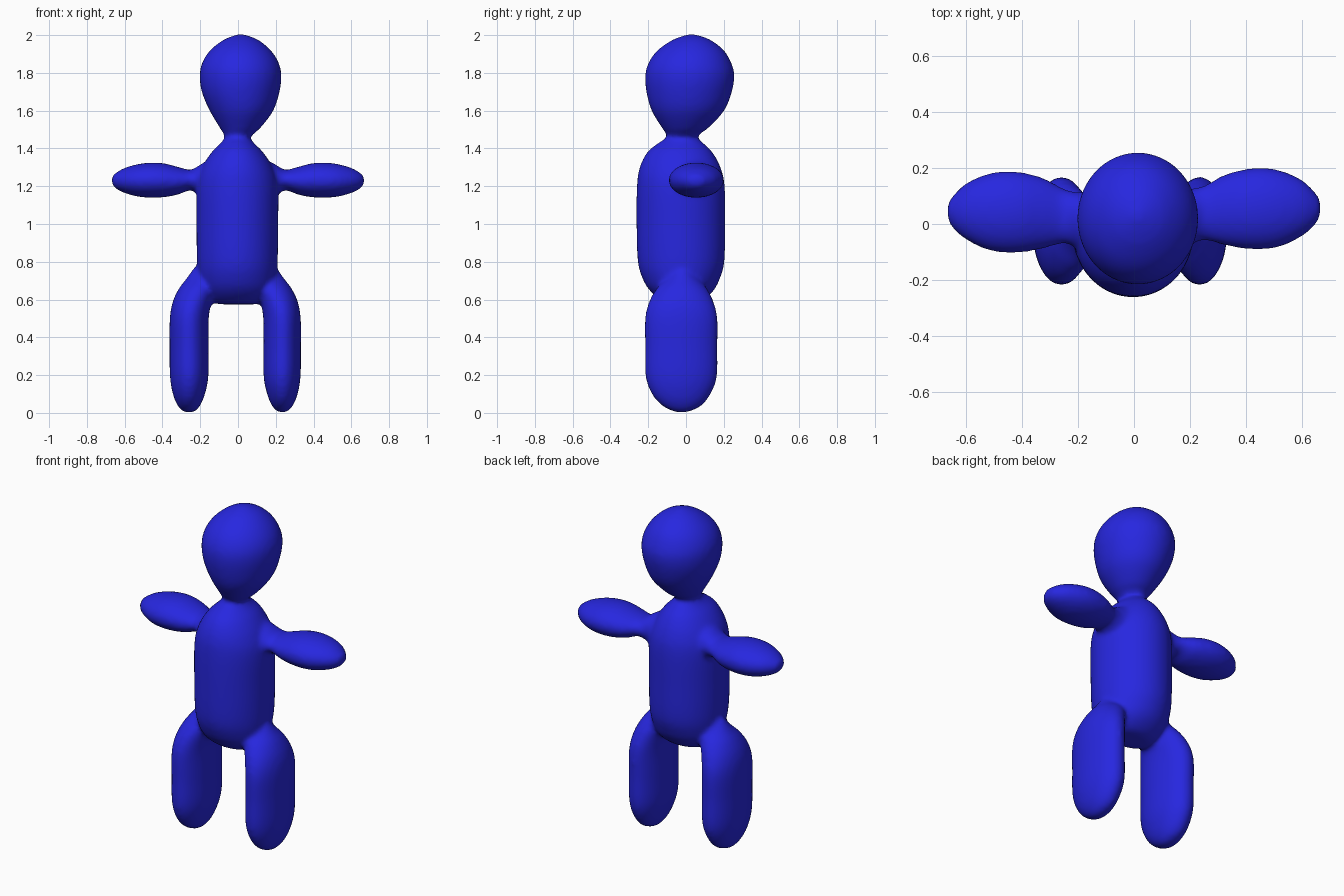
import bpy, bmesh, math
from mathutils import Vector

blue = bpy.data.materials.new("royal blue")
blue.diffuse_color = (0.02, 0.02, 0.74, 1)


def spline(rows, steps=5):
    """Smoothly subdivide a list of ring measurements (Catmull-Rom)."""
    pts = [Vector(r) for r in rows]
    pts = [pts[0]] + pts + [pts[-1]]
    out = []
    for a, b, c, d in zip(pts, pts[1:], pts[2:], pts[3:]):
        for i in range(steps):
            t = i / steps
            out.append(0.5 * (2 * b + (c - a) * t + (2 * a - 5 * b + 4 * c - d) * t * t
                              + (3 * b - a - 3 * c + d) * t ** 3))
    return out + [pts[-1]]


def loft(bm, rows, axis="z", sides=40):
    """Skin elliptical rings; row = position, min u, max u, min v, max v."""
    rings = []
    for p, u0, u1, v0, v1 in spline(rows):
        ring = []
        for i in range(sides):
            a = 2 * math.pi * i / sides
            u = (u0 + u1) / 2 + (u1 - u0) / 2 * math.cos(a)
            v = (v0 + v1) / 2 + (v1 - v0) / 2 * math.sin(a)
            ring.append(bm.verts.new((u, v, p) if axis == "z" else (p, u, v)))
        rings.append(ring)
    for r, s in zip(rings, rings[1:]):
        for i in range(sides):
            j = (i + 1) % sides
            bm.faces.new((r[i], r[j], s[j], s[i]))
    bm.faces.new(rings[0][::-1])
    bm.faces.new(rings[-1])


bm = bmesh.new()

# torso with narrow neck
loft(bm, [(0.575, -0.10, 0.10, -0.09, 0.05), (0.595, -0.15, 0.15, -0.13, 0.09),
          (0.64, -0.185, 0.185, -0.185, 0.14), (0.70, -0.205, 0.20, -0.225, 0.175),
          (0.80, -0.217, 0.21, -0.255, 0.203), (1.00, -0.22, 0.213, -0.262, 0.207),
          (1.20, -0.218, 0.212, -0.26, 0.205), (1.30, -0.19, 0.183, -0.245, 0.183),
          (1.38, -0.14, 0.133, -0.205, 0.14), (1.43, -0.09, 0.083, -0.145, 0.09),
          (1.46, -0.068, 0.063, -0.098, 0.06), (1.50, -0.06, 0.06, -0.08, 0.06)])

# head
loft(bm, [(1.44, -0.065, 0.06, -0.09, 0.055), (1.47, -0.072, 0.075, -0.10, 0.065),
          (1.51, -0.097, 0.12, -0.128, 0.12), (1.60, -0.15, 0.187, -0.182, 0.202),
          (1.70, -0.192, 0.22, -0.21, 0.243), (1.79, -0.203, 0.23, -0.216, 0.256),
          (1.86, -0.187, 0.213, -0.195, 0.237), (1.92, -0.147, 0.173, -0.15, 0.20),
          (1.97, -0.085, 0.115, -0.08, 0.138), (1.995, -0.03, 0.06, -0.02, 0.08),
          (2.003, -0.005, 0.03, 0.01, 0.05)])

# arms: flat paddles
for s, dy in ((1, 0.0), (-1, -0.012)):
    rows = [(0.10, -0.09, 0.14, 1.10, 1.36), (0.19, -0.075, 0.125, 1.145, 1.32),
            (0.25, -0.058, 0.138, 1.178, 1.288), (0.32, -0.075, 0.175, 1.155, 1.303),
            (0.39, -0.088, 0.195, 1.142, 1.321), (0.46, -0.091, 0.201, 1.139, 1.325),
            (0.53, -0.079, 0.190, 1.145, 1.317), (0.60, -0.045, 0.159, 1.164, 1.297),
            (0.645, -0.008, 0.118, 1.186, 1.272), (0.668, 0.03, 0.085, 1.21, 1.252)]
    loft(bm, [(s * p, a + dy, b + dy, c, d) for p, a, b, c, d in rows], axis="x")

# legs, leaning into the hips at the top
for s, off, wide in ((1, 0.0, 0.0), (-1, 0.025, 0.004)):
    rows = [(0.003, 0.215, 0.255, -0.05, 0.00), (0.03, 0.185, 0.285, -0.115, 0.07),
            (0.09, 0.157, 0.313, -0.175, 0.125), (0.19, 0.136, 0.331, -0.214, 0.164),
            (0.35, 0.135, 0.333, -0.217, 0.167), (0.50, 0.134, 0.332, -0.217, 0.167),
            (0.59, 0.118, 0.316, -0.195, 0.145), (0.66, 0.09, 0.283, -0.155, 0.11),
            (0.71, 0.06, 0.245, -0.11, 0.07), (0.77, 0.04, 0.205, -0.06, 0.02)]
    made = []
    for p, a, b, c, d in rows:
        a, b = s * (a + off - wide), s * (b + off + wide)
        made.append((p, min(a, b), max(a, b), c, d))
    loft(bm, made)

bmesh.ops.recalc_face_normals(bm, faces=bm.faces)
mesh = bpy.data.meshes.new("body")
bm.to_mesh(mesh)
bm.free()
body = bpy.data.objects.new("body", mesh)
bpy.context.collection.objects.link(body)
mesh.materials.append(blue)

# melt the parts into one soft skin
remesh = body.modifiers.new("melt", "REMESH")
remesh.mode = "VOXEL"
remesh.voxel_size = 0.014
remesh.use_smooth_shade = True
soften = body.modifiers.new("soften", "SMOOTH")
soften.factor = 0.5
soften.iterations = 6

bpy.context.view_layer.objects.active = body
body.select_set(True)
for name in ("melt", "soften"):
    bpy.ops.object.modifier_apply(modifier=name)
bpy.ops.object.shade_smooth()
